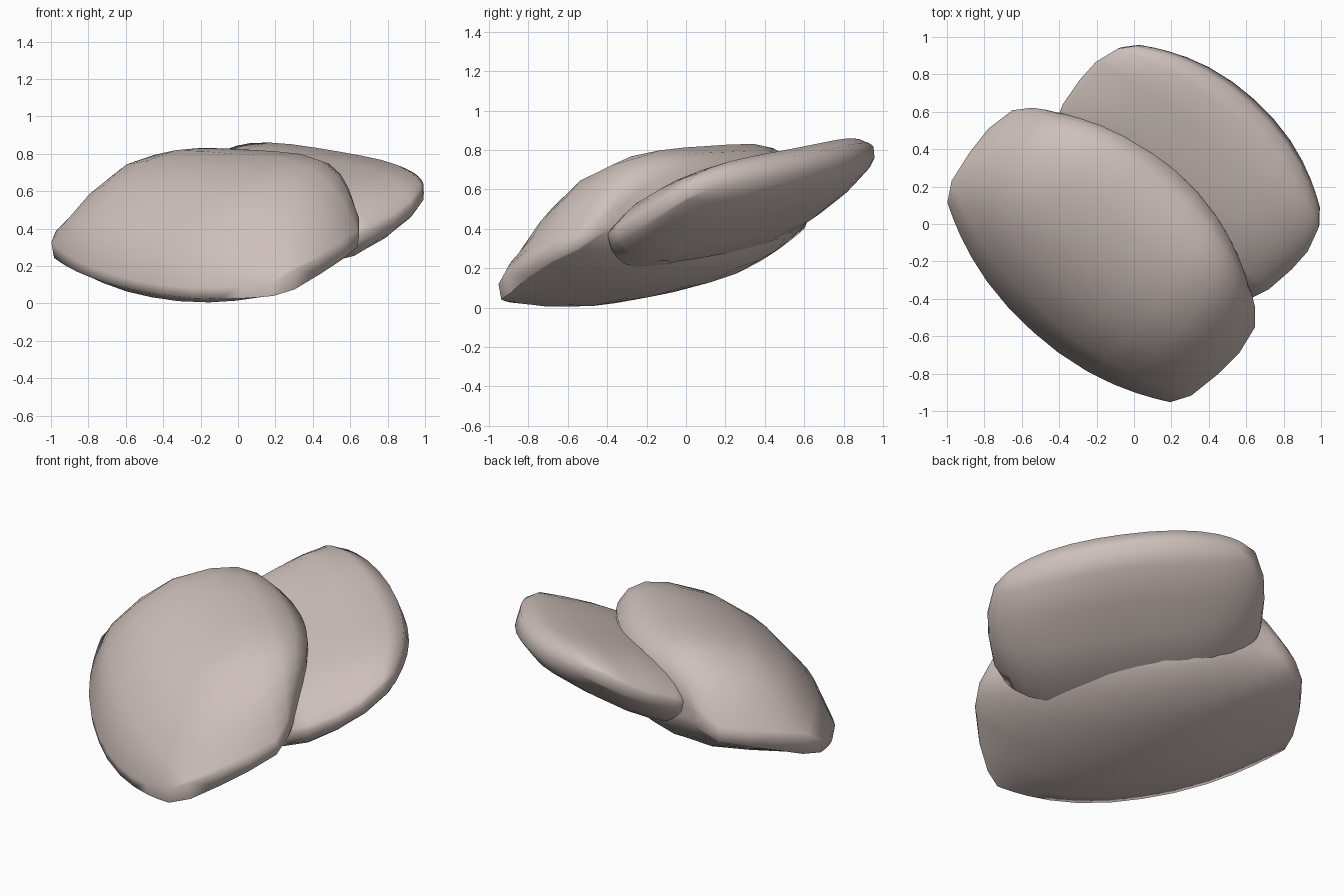
import bpy, bmesh, math

if "Cube" in bpy.data.objects:
    bpy.data.objects.remove(bpy.data.objects["Cube"])

mat = bpy.data.materials.new("pale_pinkish_beige")
mat.diffuse_color = (0.62, 0.53, 0.50, 1)
mat.use_nodes = True
mat.node_tree.nodes["Principled BSDF"].inputs["Base Color"].default_value = mat.diffuse_color

V = (0.745, -0.667)      # across the shell
U = (0.667, 0.745)       # from front lip to back
STATIONS = [0, .22, .45, .64, .79, .89, .95, .985, 1]
STATIONS = [-a for a in STATIONS[:0:-1]] + STATIONS


def place(s, t, z, tilt):
    return (V[0] * s + U[0] * t, V[1] * s + U[1] * t, max(0, z - tilt * s))


def shell(name, rows, shift, tilt, top, low, n_top):
    """Loft closed sections; each row is
    (middle t, middle z, end half-width, end t, end z).
    The first n_top rows are the upper side, the rest the underside;
    top and low give the (power, softness) of their fall towards the ends."""
    bm = bmesh.new()
    rings = []
    for a in STATIONS:
        gt = 1 - abs(a) ** 2.2
        g_top, g_low = ((1 - abs(a) ** p) ** e for p, e in (top, low))
        ring = []
        for i, (mt, mz, w, et, ez) in enumerate(rows):
            g = gt if mz < 0.13 else g_top if i < n_top else g_low
            t = et + (mt - et) * gt
            ring.append(bm.verts.new(place(w * a + shift, t,
                                           ez + (mz - ez) * g, tilt(t))))
        rings.append(ring)
    n = len(rows)
    for r0, r1 in zip(rings, rings[1:]):
        for i in range(n):
            bm.faces.new((r0[i], r0[(i + 1) % n], r1[(i + 1) % n], r1[i]))
    # end caps: strips between the upper and lower half of the section
    for r in (rings[0], rings[-1]):
        for i in range(n // 2 - 1):
            bm.faces.new((r[i], r[i + 1], r[n - 2 - i], r[n - 1 - i]))
    bmesh.ops.recalc_face_normals(bm, faces=bm.faces)
    me = bpy.data.meshes.new(name)
    bm.to_mesh(me)
    bm.free()
    me.materials.append(mat)
    ob = bpy.data.objects.new(name, me)
    bpy.context.collection.objects.link(ob)
    bpy.context.view_layer.objects.active = ob
    ob.select_set(True)
    bpy.ops.object.shade_smooth_by_angle(angle=math.radians(75))
    ob.select_set(False)


# domed front shell: upper side front to back, then underside back to front
shell("front_shell", [
    (-.79, .12, .80, -.58, .22), (-.68, .38, .86, -.48, .28),
    (-.50, .59, .89, -.30, .33), (-.28, .73, .90, -.14, .37),
    (-.05, .80, .87, .02, .41), (.13, .82, .80, .10, .49),
    (.27, .79, .74, .14, .53), (.36, .72, .70, .16, .52),
    (.37, .36, .70, .16, .47), (.29, .27, .74, .14, .45),
    (.17, .185, .80, .10, .41), (-.03, .105, .86, .02, .35),
    (-.28, .05, .89, -.14, .30), (-.50, .02, .88, -.30, .24),
    (-.67, .03, .84, -.46, .17), (-.78, .065, .79, -.57, .14)],
    -.02, lambda t: max(.03, .06 - .12 * t), (5, 1), (2.2, 1), 8)

# flatter rear shell tucked under the front one
shell("rear_shell", [
    (.05, .55, .70, .12, .47), (.20, .65, .74, .22, .50),
    (.40, .73, .76, .38, .56), (.60, .78, .76, .51, .63),
    (.78, .815, .72, .64, .71), (.89, .79, .66, .715, .73),
    (.925, .70, .65, .73, .68), (.85, .595, .71, .66, .65),
    (.68, .48, .75, .53, .58), (.48, .365, .75, .38, .51),
    (.30, .28, .73, .22, .45), (.05, .24, .69, .12, .43)],
    .03, lambda t: .13, (4.5, .75), (4, .75), 6)
